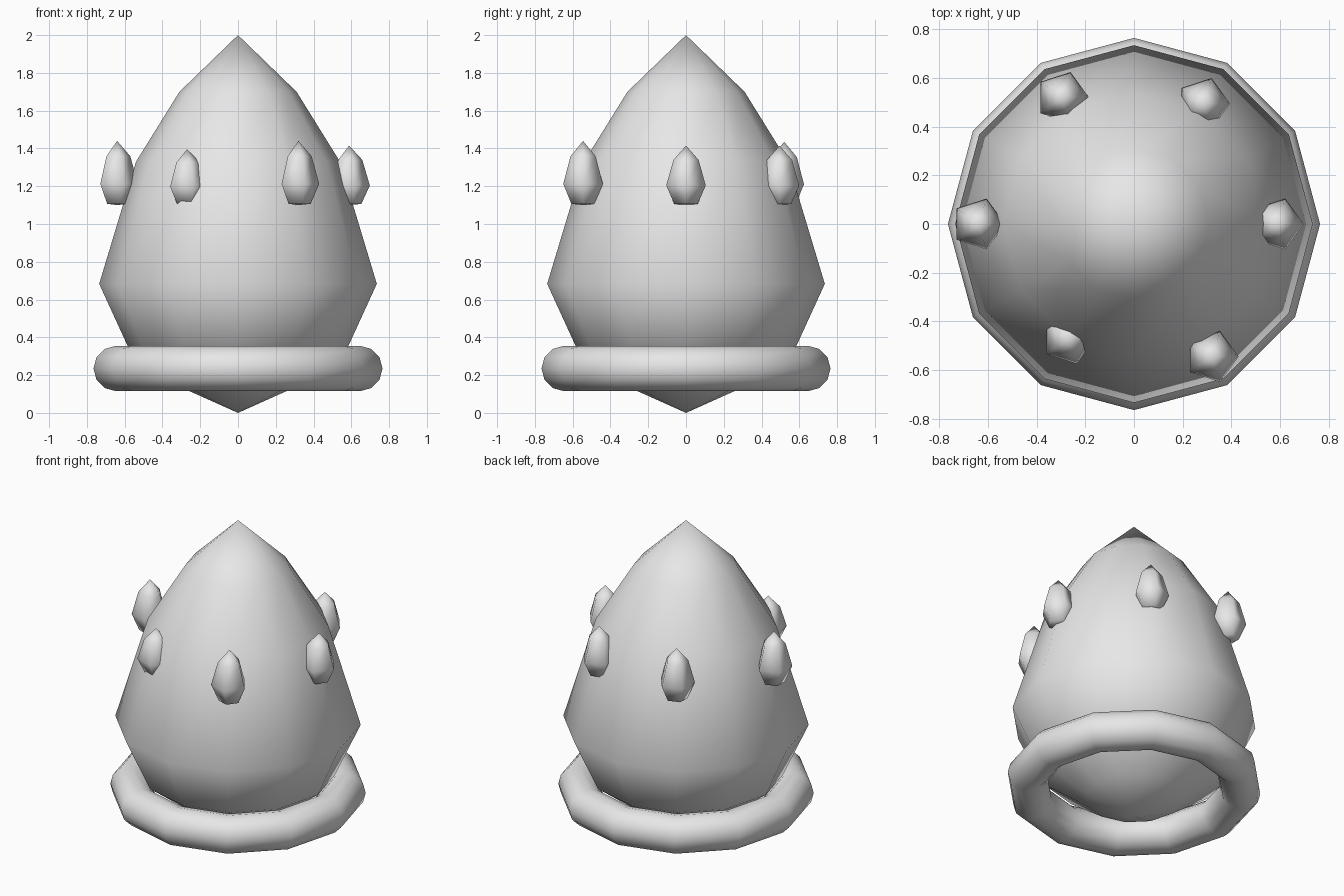
import bpy, bmesh, math

if "Cube" in bpy.data.objects:
    bpy.data.objects.remove(bpy.data.objects["Cube"])

grey = bpy.data.materials.new("plain grey")
grey.diffuse_color = (0.8, 0.8, 0.8, 1)
grey.use_nodes = True
grey.node_tree.nodes["Principled BSDF"].inputs["Base Color"].default_value = grey.diffuse_color


def finish(name, bm, location=(0, 0, 0)):
    bmesh.ops.recalc_face_normals(bm, faces=bm.faces[:])
    for f in bm.faces:
        f.smooth = True
    mesh = bpy.data.meshes.new(name)
    bm.to_mesh(mesh)
    bm.free()
    mesh.materials.append(grey)
    ob = bpy.data.objects.new(name, mesh)
    ob.location = location
    bpy.context.collection.objects.link(ob)
    return ob


def lathe(name, profile, sides, location=(0, 0, 0), closed=False):
    """Revolve (radius, height) points; zero radius becomes a single pole."""
    bm = bmesh.new()
    rings = []
    for r, z in profile:
        if r == 0:
            rings.append([bm.verts.new((0, 0, z))] * sides)
        else:
            rings.append([bm.verts.new((r * math.cos(a), r * math.sin(a), z))
                          for a in (math.tau * i / sides for i in range(sides))])
    pairs = list(zip(rings, rings[1:]))
    if closed:
        pairs.append((rings[-1], rings[0]))
    for low, high in pairs:
        for i in range(sides):
            j = (i + 1) % sides
            corners = dict.fromkeys((low[i], low[j], high[j], high[i]))
            bm.faces.new(list(corners))
    return finish(name, bm, location)


# Pointed egg-shaped body
lathe("body", [(0, 0), (0.29, 0.13), (0.58, 0.345), (0.735, 0.683),
               (0.54, 1.33), (0.31, 1.70), (0, 2.0)], 12)

# Thick ring around the base
MAJOR, MINOR, STEPS = 0.645, 0.12, 12
ring = [(MAJOR + MINOR * math.cos(math.tau * k / STEPS),
         0.235 + MINOR * math.sin(math.tau * k / STEPS)) for k in range(STEPS)]
lathe("base_ring", ring, 12, closed=True)

# Teardrop buds around the upper body: x, y, height
buds = [(0.588, 0, 0.315), (0.285, 0.495, 0.315), (-0.295, 0.52, 0.335),
        (-0.64, 0, 0.34), (-0.27, -0.47, 0.295), (0.32, -0.545, 0.34)]
shape = [(0, 0), (0.06, 0.04), (0.11, 0.36), (0.07, 0.74), (0, 1)]
shape = [(0, 0), (0.065, 0.02), (0.11, 0.33), (0.07, 0.76), (0, 1)]
for n, (x, y, h) in enumerate(buds, 1):
    lathe(f"bud_{n}", [(r, z * h) for r, z in shape], 5, (x, y, 1.10))
